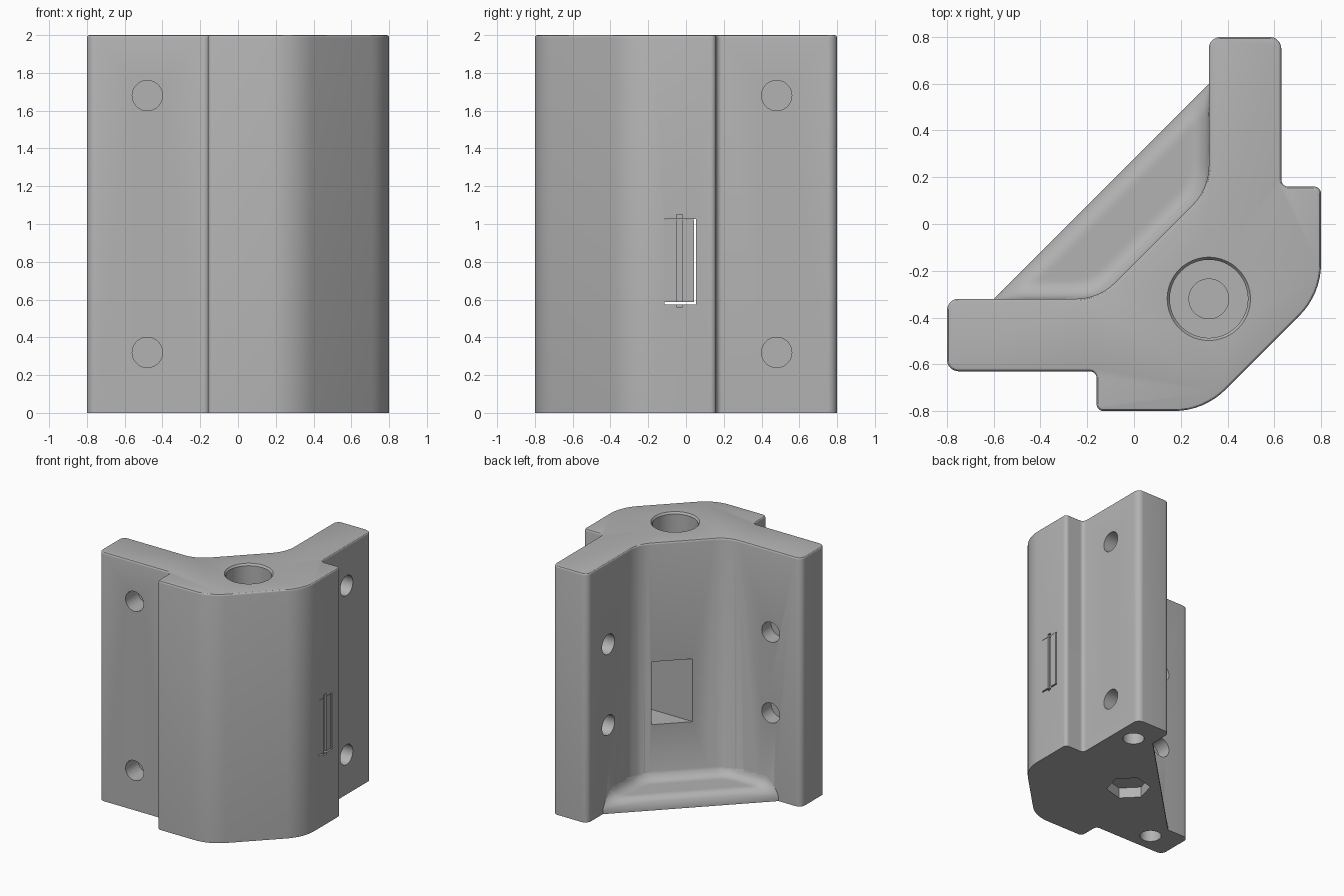
import bpy, bmesh, math
from mathutils import Vector, Matrix

cube = bpy.data.objects.get("Cube")
if cube:
    bpy.data.objects.remove(cube, do_unlink=True)

grey = bpy.data.materials.new("plain grey")
grey.use_nodes = True
COLOUR = (0.45, 0.45, 0.45, 1)
grey.diffuse_color = COLOUR
grey.node_tree.nodes["Principled BSDF"].inputs["Base Color"].default_value = COLOUR


def add_object(name, bm):
    bmesh.ops.recalc_face_normals(bm, faces=bm.faces)
    mesh = bpy.data.meshes.new(name)
    bm.to_mesh(mesh)
    bm.free()
    mesh.materials.append(grey)
    obj = bpy.data.objects.new(name, mesh)
    bpy.context.collection.objects.link(obj)
    return obj


def box(name, x, y, z):
    bm = bmesh.new()
    bmesh.ops.create_cube(bm, size=1)
    for v in bm.verts:
        v.co = [r[0] if c < 0 else r[1] for c, r in zip(v.co, (x, y, z))]
    return add_object(name, bm)


def rod(name, start, end, r1, r2=None, sides=40, turn=0):
    """Cylinder or cone between two points."""
    start, end = Vector(start), Vector(end)
    axis = end - start
    bm = bmesh.new()
    m = Matrix.Translation((start + end) / 2) @ axis.to_track_quat('Z', 'Y').to_matrix().to_4x4()
    bmesh.ops.create_cone(bm, cap_ends=True, segments=sides, radius1=r1,
                          radius2=r1 if r2 is None else r2, depth=axis.length,
                          matrix=m @ Matrix.Rotation(turn, 4, 'Z'))
    return add_object(name, bm)


def combine(target, tool, operation='DIFFERENCE'):
    """Apply a boolean and remove the tool."""
    mod = target.modifiers.new("cut", 'BOOLEAN')
    mod.operation, mod.solver, mod.object = operation, 'EXACT', tool
    bpy.context.view_layer.update()
    graph = bpy.context.evaluated_depsgraph_get()
    mesh = bpy.data.meshes.new_from_object(target.evaluated_get(graph))
    target.modifiers.clear()
    target.data = mesh
    bpy.data.objects.remove(tool, do_unlink=True)


def flip(p):
    """Mirror a point across the diagonal plane of the bracket."""
    return (-p[1], -p[0], *p[2:])


def rounded(points, steps=8):
    """Round every corner (x, y, tangent length) with a circular arc."""
    out = []
    for i, (x, y, d) in enumerate(points):
        b = Vector((x, y))
        u = (Vector(points[i - 1][:2]) - b).normalized()
        w = (Vector(points[(i + 1) % len(points)][:2]) - b).normalized()
        k = math.sin(u.angle(w) / 2)
        for j in range(steps + 1):
            t = j / steps
            a, m, c = (1 - t) ** 2, 2 * t * (1 - t) * k, t * t
            out.append(((b + u * d) * a + b * m + (b + w * d) * c) / (a + m + c))
    return out


# Bracket body: mirrored half profile, extruded, with a softened top rim
half = [(.32, .15, .1), (.32, .8, .05), (.63, .8, .05),
        (.63, .16, .03), (.8, .16, .03), (.8, -.3, .13)]
profile = rounded(half + [flip(p) for p in reversed(half)])
bm = bmesh.new()
base = bm.faces.new([bm.verts.new((*p, 0)) for p in profile])
top = bmesh.ops.extrude_face_region(bm, geom=[base])["geom"]
bmesh.ops.translate(bm, vec=(0, 0, 2), verts=[g for g in top if isinstance(g, bmesh.types.BMVert)])
rim = [e for e in bm.edges if all(v.co.z > 1.9 for v in e.verts)]
bmesh.ops.bevel(bm, geom=rim, offset=.014, segments=3, profile=.5, affect='EDGES')
body = add_object("bracket_body", bm)

# Gusset floor: rounded outer edge, concave fillet along the inner walls
L, DEPTH, FLOOR, R = .92 / 2 ** .5, .45 / 2 ** .5, .1, .08


def floor_height(s, q):
    a, b, k = (L - abs(s) - q) / 2 ** .5, DEPTH - q, .06
    h = max(k - abs(a - b), 0) / k
    d = max(min(a, b) - h * h * k / 4, 0)
    rise = R - math.sqrt(R * R - max(R - d, 0) ** 2)
    edge = R - math.sqrt(R * R - max(R - q, 0) ** 2)
    return FLOOR - edge + rise * min(1, q / R)


bm = bmesh.new()
NS, NQ = 64, 24
rows = []
for i in range(NS + 1):
    s = L * (2 * i / NS - 1)
    reach = min(L - abs(s), DEPTH) + .02
    row = []
    for j in range(NQ + 1):
        q = reach * j / NQ
        row.append(bm.verts.new((-.14 + (s + q) / 2 ** .5, .14 + (s - q) / 2 ** .5, floor_height(s, q))))
    rows.append(row)
for r0, r1 in zip(rows, rows[1:]):
    for j in range(NQ):
        bm.faces.new((r0[j], r1[j], r1[j + 1], r0[j + 1]))
border = [e for e in bm.edges if e.is_boundary]
skirt = bmesh.ops.extrude_edge_only(bm, edges=border)["geom"]
for v in skirt:
    if isinstance(v, bmesh.types.BMVert):
        v.co.z = 0
bmesh.ops.holes_fill(bm, edges=[e for e in bm.edges if e.is_boundary], sides=0)
combine(body, add_object("gusset_floor", bm), 'UNION')

# Vertical stepped bore with a chamfered mouth
for z0, z1, r0, r1 in ((.6, 2.1, .167, .167), (1.985, 2.005, .167, .182), (.2, .7, .085, .085)):
    combine(body, rod("bore_cutter", (.32, -.32, z0), (.32, -.32, z1), r0, r1, 64))

# Blind mounting holes in both arms: outer faces, inner faces, undersides
holes = [((-.48, -.7, z), (-.48, -.47, z)) for z in (.32, 1.68)]
holes += [((-.53, -.25, z), (-.53, -.44, z)) for z in (.69, 1.34)]
holes += [((-.56, -.475, -.1), (-.56, -.475, .15))]
for start, end in holes:
    for f in (lambda p: p, flip):
        combine(body, rod("hole_cutter", f(start), f(end), .08))

# Hexagonal pocket underneath
combine(body, rod("hex_cutter", (.03, -.03, -.1), (.03, -.03, .085), .165, sides=6, turn=math.pi / 4))

# Side tunnel, its narrower outer mouth and the slot across it
combine(body, box("tunnel_cutter", (-.15, .68), (-.135, .08), (.54, 1.045)))
combine(body, box("mouth_cutter", (.6, .9), (-.115, .052), (.575, 1.027)))
combine(body, box("slot_cutter", (.785, .9), (-.05, -.018), (.56, 1.05)))

# Loose cover filling the tunnel mouth, with the slot carried across
cover = box("tunnel_cover", (.68, .8), (-.113, .042), (.587, 1.025))
combine(cover, box("slot_cutter", (.785, .9), (-.05, -.018), (.5, 1.1)))

for obj in (body, cover):
    bpy.ops.object.select_all(action='DESELECT')
    obj.select_set(True)
    bpy.context.view_layer.objects.active = obj
    bpy.ops.object.shade_smooth_by_angle(angle=math.radians(30))
